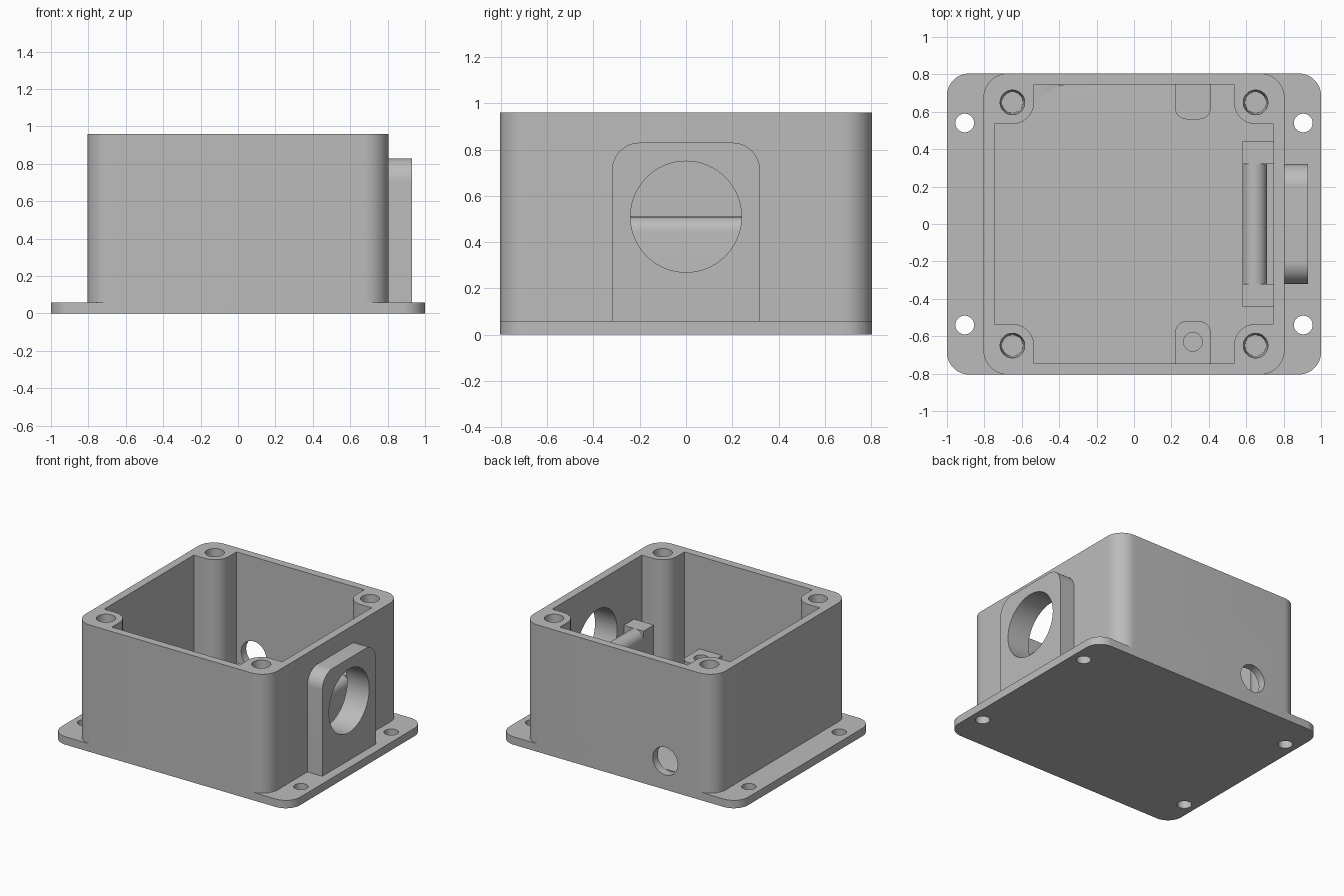
import bpy, bmesh
from math import cos, sin, pi, radians

old = bpy.data.objects.get("Cube")
if old:
    bpy.data.objects.remove(old, do_unlink=True)

grey = bpy.data.materials.new("plain grey")
grey.use_nodes = True
COLOUR = (0.5, 0.5, 0.5, 1)
grey.diffuse_color = COLOUR
grey.node_tree.nodes["Principled BSDF"].inputs["Base Color"].default_value = COLOUR


def arc(cx, cy, r, a0, a1, n=12):
    return [(cx + r * cos(radians(a0 + (a1 - a0) * i / n)),
             cy + r * sin(radians(a0 + (a1 - a0) * i / n))) for i in range(n + 1)]


def circle(cx, cy, r, n=48):
    return arc(cx, cy, r, 0, 360 - 360 / n, n - 1)


def rounded(x0, x1, y0, y1, r_low, r_high):
    """Rectangle outline with separate radii for its low and high corners."""
    pts = []
    for cx, cy, r, a in ((x1 - r_high, y1 - r_high, r_high, 0),
                         (x0 + r_high, y1 - r_high, r_high, 90),
                         (x0 + r_low, y0 + r_low, r_low, 180),
                         (x1 - r_low, y0 + r_low, r_low, 270)):
        pts += arc(cx, cy, r, a, a + 90) if r else [(cx, cy)]
    return pts


def loft(name, rings):
    """Closed solid through a list of matching 3D rings."""
    bm = bmesh.new()
    loops = [[bm.verts.new(p) for p in ring] for ring in rings]
    n = len(loops[0])
    for a, b in zip(loops, loops[1:]):
        for i in range(n):
            j = (i + 1) % n
            bm.faces.new((a[i], a[j], b[j], b[i]))
    bm.faces.new(loops[0][::-1])
    bm.faces.new(loops[-1])
    bmesh.ops.recalc_face_normals(bm, faces=bm.faces)
    mesh = bpy.data.meshes.new(name)
    bm.to_mesh(mesh)
    bm.free()
    mesh.materials.append(grey)
    obj = bpy.data.objects.new(name, mesh)
    bpy.context.collection.objects.link(obj)
    return obj


def prism(name, outline, w0, w1, axis="Z"):
    place = {"X": lambda u, v, w: (w, u, v),
             "Y": lambda u, v, w: (u, w, v),
             "Z": lambda u, v, w: (u, v, w)}[axis]
    return loft(name, [[place(u, v, w) for u, v in outline] for w in (w0, w1)])


def cut(obj, cutters):
    """Subtract every cutter, bake the result and drop the cutters."""
    for c in cutters:
        c.hide_render = True
        mod = obj.modifiers.new("cut", "BOOLEAN")
        mod.operation, mod.solver, mod.object = "DIFFERENCE", "EXACT", c
    graph = bpy.context.evaluated_depsgraph_get()
    baked = bpy.data.meshes.new_from_object(obj.evaluated_get(graph))
    obj.modifiers.clear()
    obj.data = baked
    for c in cutters:
        bpy.data.objects.remove(c, do_unlink=True)


def finish(obj):
    for p in obj.data.polygons:
        p.use_smooth = True
    obj.data.set_sharp_from_angle(angle=radians(30))


HALF, INNER, POST = 0.805, 0.745, 0.65
BASE, FLOOR, TOP = 0.06, 0.12, 0.96
CORNERS = [(sx, sy) for sx in (-1, 1) for sy in (-1, 1)]
parts = []

# Mounting flange with four screw holes
flange = prism("mounting_flange", rounded(-1, 1, -HALF, HALF, 0.12, 0.12), 0, BASE)
cut(flange, [prism("hole_cutter", circle(sx * 0.905, sy * 0.54, 0.05), -0.1, 0.2)
             for sx, sy in CORNERS])
parts.append(flange)

# Open box: the cavity outline leaves a round screw post in each corner
quarter = ([(INNER, POST - 0.115)] + arc(POST, POST, 0.115, 270, 180)
           + [(POST - 0.115, INNER)])
cavity = []
for k in range(4):
    c, s = round(cos(k * pi / 2)), round(sin(k * pi / 2))
    cavity += [(c * x - s * y, s * x + c * y) for x, y in quarter]
body = prism("box_body", rounded(-HALF, HALF, -HALF, HALF, 0.13, 0.13), BASE, TOP)
cutters = [prism("cavity_cutter", cavity, FLOOR, TOP + 0.1),
           prism("port_cutter", circle(0, 0.51, 0.24, 64), 0.7, 1.0, "X"),
           prism("cable_hole_cutter", circle(-0.39, 0.216, 0.105), 0.74, 0.9, "Y")]
# Tapered blind holes in the corner posts
for sx, sy in CORNERS:
    rings = [[(x, y, z) for x, y in circle(sx * POST, sy * POST, r)]
             for r, z in ((0.056, TOP - 0.3), (0.066, TOP), (0.066, TOP + 0.1))]
    cutters.append(loft("post_hole_cutter", rings))
cut(body, cutters)
parts.append(body)

# Raised port surround on the side wall
surround = prism("port_surround", rounded(-0.32, 0.32, BASE, 0.83, 0, 0.12),
                 HALF, 0.93, "X")
cut(surround, [prism("port_cutter", circle(0, 0.51, 0.24, 64), 0.7, 1.0, "X")])
parts.append(surround)

# Round-topped rest behind the port, held between two blocks
rest = [(0.58, FLOOR), (0.71, FLOOR)] + arc(0.645, 0.445, 0.065, 0, 180, 16)
parts.append(prism("cable_rest", rest, -0.32, 0.32, "Y"))
for side, y0, y1 in (("front", -0.445, -0.32), ("back", 0.32, 0.445)):
    parts.append(prism(side + "_rest_block", rounded(0.58, INNER, y0, y1, 0, 0),
                       FLOOR, 0.51))

# Low support posts against the front and back walls
front_post = prism("front_support_post",
                   rounded(0.22, 0.41, -INNER, -0.52, 0, 0.06), FLOOR, 0.26)
cut(front_post, [prism("hole_cutter", circle(0.315, -0.63, 0.05), 0.14, 0.4)])
parts.append(front_post)
parts.append(prism("back_support_post",
                   rounded(0.22, 0.41, 0.56, INNER, 0.06, 0), FLOOR, 0.26))

for part in parts:
    finish(part)
